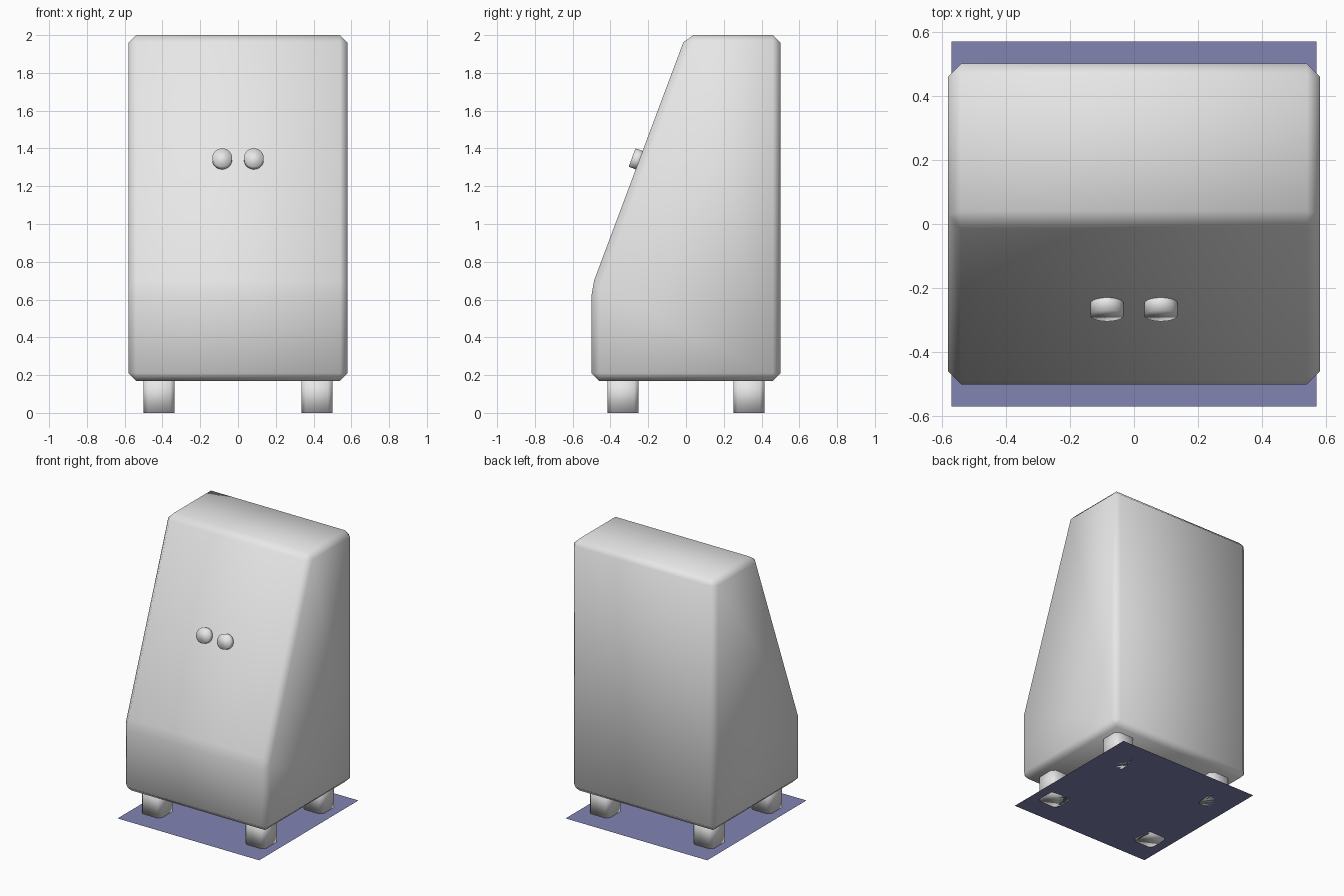
import bpy, bmesh, math
from mathutils import Matrix, Vector

cube = bpy.data.objects.get("Cube")
if cube:
    bpy.data.objects.remove(cube, do_unlink=True)


def material(name, rgb):
    m = bpy.data.materials.new(name)
    m.use_nodes = True
    col = (*rgb, 1.0)
    m.diffuse_color = col
    m.node_tree.nodes["Principled BSDF"].inputs["Base Color"].default_value = col
    return m


GREY = material("light grey", (0.8, 0.8, 0.8))
BLUE = material("slate blue", (0.22, 0.23, 0.45))


def add(name, bm, mat, smooth=True):
    bmesh.ops.recalc_face_normals(bm, faces=bm.faces[:])
    mesh = bpy.data.meshes.new(name)
    bm.to_mesh(mesh)
    bm.free()
    mesh.materials.append(mat)
    for p in mesh.polygons:
        p.use_smooth = smooth
    ob = bpy.data.objects.new(name, mesh)
    bpy.context.collection.objects.link(ob)
    return ob


# Body: side profile (y, z) extruded across x, then every edge chamfered
HALF_W = 0.58
FRONT_LOW, FRONT_TOP = Vector((0, -0.5, 0.665)), Vector((0, 0.0, 2.0))
profile = [(-0.5, 0.17), (0.5, 0.17), (0.5, 2.0), FRONT_TOP.yz, FRONT_LOW.yz]
bm = bmesh.new()
face = bm.faces.new([bm.verts.new((-HALF_W, y, z)) for y, z in profile])
side = bmesh.ops.extrude_face_region(bm, geom=[face])
bmesh.ops.translate(bm, vec=(2 * HALF_W, 0, 0),
                    verts=[v for v in side["geom"] if isinstance(v, bmesh.types.BMVert)])
bmesh.ops.bevel(bm, geom=bm.edges[:], offset=0.04, offset_type='OFFSET',
                segments=1, affect='EDGES')
add("body", bm, GREY)

# Legs: square posts with chamfered upright edges
for sx, side_name in ((-1, "right"), (1, "left")):
    for sy, end_name in ((-1, "front"), (1, "back")):
        bm = bmesh.new()
        bmesh.ops.create_cube(bm, size=1.0, matrix=Matrix.Translation(
            (sx * 0.418, sy * 0.333, 0.1)) @ Matrix.Diagonal((0.165, 0.165, 0.2, 1)))
        upright = [e for e in bm.edges
                   if abs(e.verts[0].co.z - e.verts[1].co.z) > 0.1]
        bmesh.ops.bevel(bm, geom=upright, offset=0.024, segments=1, affect='EDGES')
        add(f"{end_name}_{side_name}_leg", bm, GREY)

# Buttons: short round studs standing square to the sloping front
slope = (FRONT_TOP - FRONT_LOW).normalized()
normal = Vector((0, -slope.z, slope.y))
turn = normal.to_track_quat('Z', 'Y').to_matrix().to_4x4()
t = (1.338 - FRONT_LOW.z) / (FRONT_TOP.z - FRONT_LOW.z)
spot = FRONT_LOW.lerp(FRONT_TOP, t)
for sx, side_name in ((-1, "right"), (1, "left")):
    bm = bmesh.new()
    centre = spot + Vector((sx * 0.084, 0, 0)) + normal * 0.01
    bmesh.ops.create_cone(bm, cap_ends=True, segments=32, radius1=0.052,
                          radius2=0.052, depth=0.06,
                          matrix=Matrix.Translation(centre) @ turn)
    add(f"{side_name}_button", bm, GREY)

# Floor sheet under the legs
bm = bmesh.new()
bmesh.ops.create_grid(bm, x_segments=1, y_segments=1, size=0.57)
add("floor_sheet", bm, BLUE, smooth=False)
